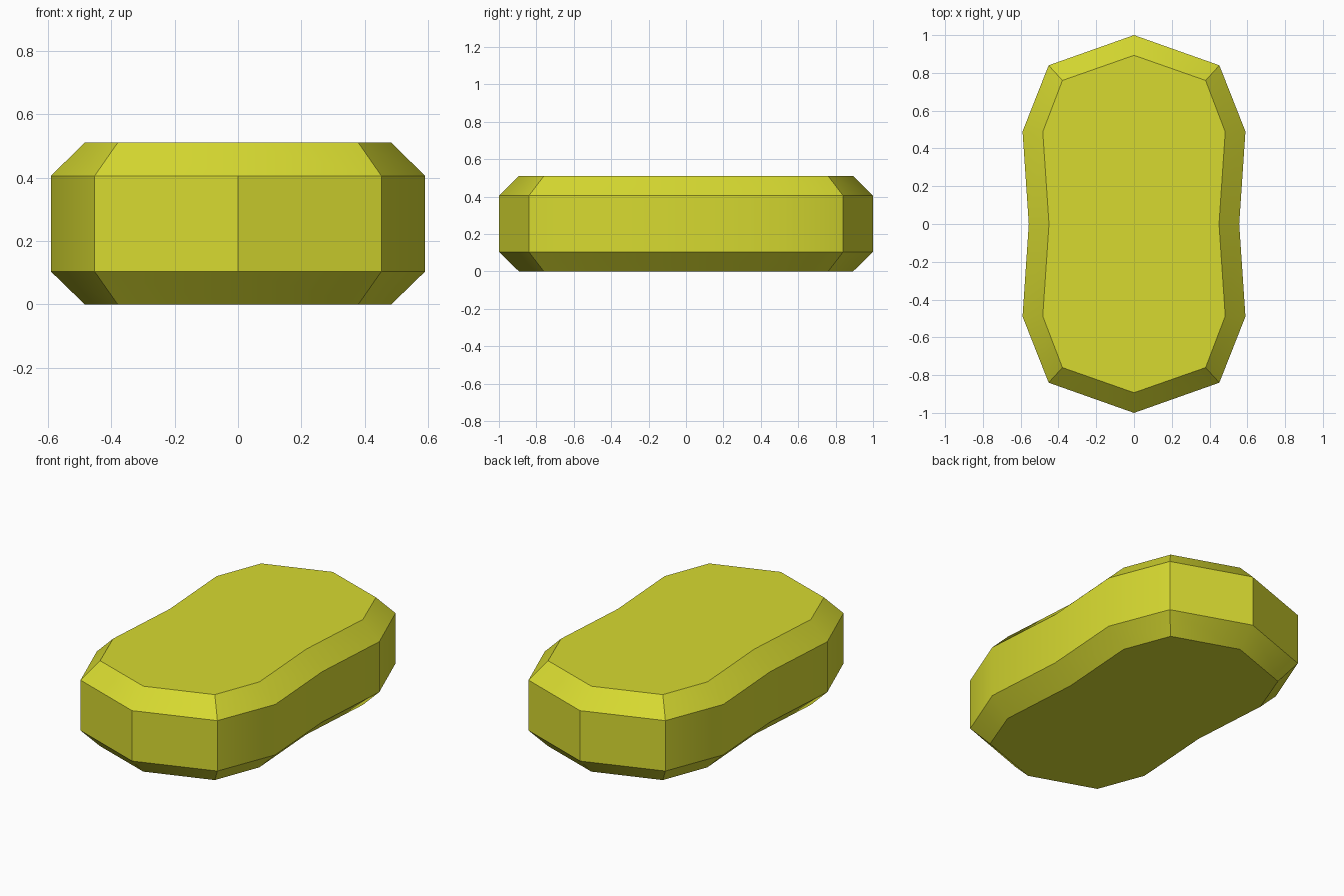
import bpy
import bmesh
import math

cube = bpy.data.objects.get("Cube")
if cube:
    bpy.data.objects.remove(cube, do_unlink=True)

# Yellow material
COLOUR = (0.68, 0.70, 0.03, 1)
yellow = bpy.data.materials.new("yellow")
yellow.use_nodes = True
yellow.diffuse_color = COLOUR
yellow.node_tree.nodes["Principled BSDF"].inputs["Base Color"].default_value = COLOUR


def mirrored(quarter):
    """Full outline from the points of one quarter, back tip to waist."""
    half = quarter + [(x, -y) for x, y in reversed(quarter[:-1])]
    return half + [(-x, y) for x, y in reversed(half[1:-1])]


# Waisted outlines: full width for the wall, inset for the flat caps
wall = mirrored([(0, 1), (0.452, 0.84), (0.59, 0.49), (0.557, 0)])
cap = mirrored([(0, 0.893), (0.379, 0.76), (0.483, 0.488), (0.45, 0)])

# Body lofted through four levels, chamfered at top and bottom
bm = bmesh.new()
levels = [(cap, 0), (wall, 0.104), (wall, 0.405), (cap, 0.51)]
rings = [[bm.verts.new((x, y, z)) for x, y in outline] for outline, z in levels]
for low, high in zip(rings, rings[1:]):
    for i in range(len(low)):
        j = (i + 1) % len(low)
        bm.faces.new((low[i], low[j], high[j], high[i]))
bm.faces.new(rings[0])
bm.faces.new(rings[-1])
bmesh.ops.recalc_face_normals(bm, faces=bm.faces)

mesh = bpy.data.meshes.new("body")
bm.to_mesh(mesh)
bm.free()
mesh.materials.append(yellow)
body = bpy.data.objects.new("body", mesh)
bpy.context.collection.objects.link(body)

# Smooth the gentle bends, keep the chamfer edges crisp
bpy.ops.object.select_all(action="DESELECT")
body.select_set(True)
bpy.context.view_layer.objects.active = body
bpy.ops.object.shade_smooth_by_angle(angle=math.radians(30))
